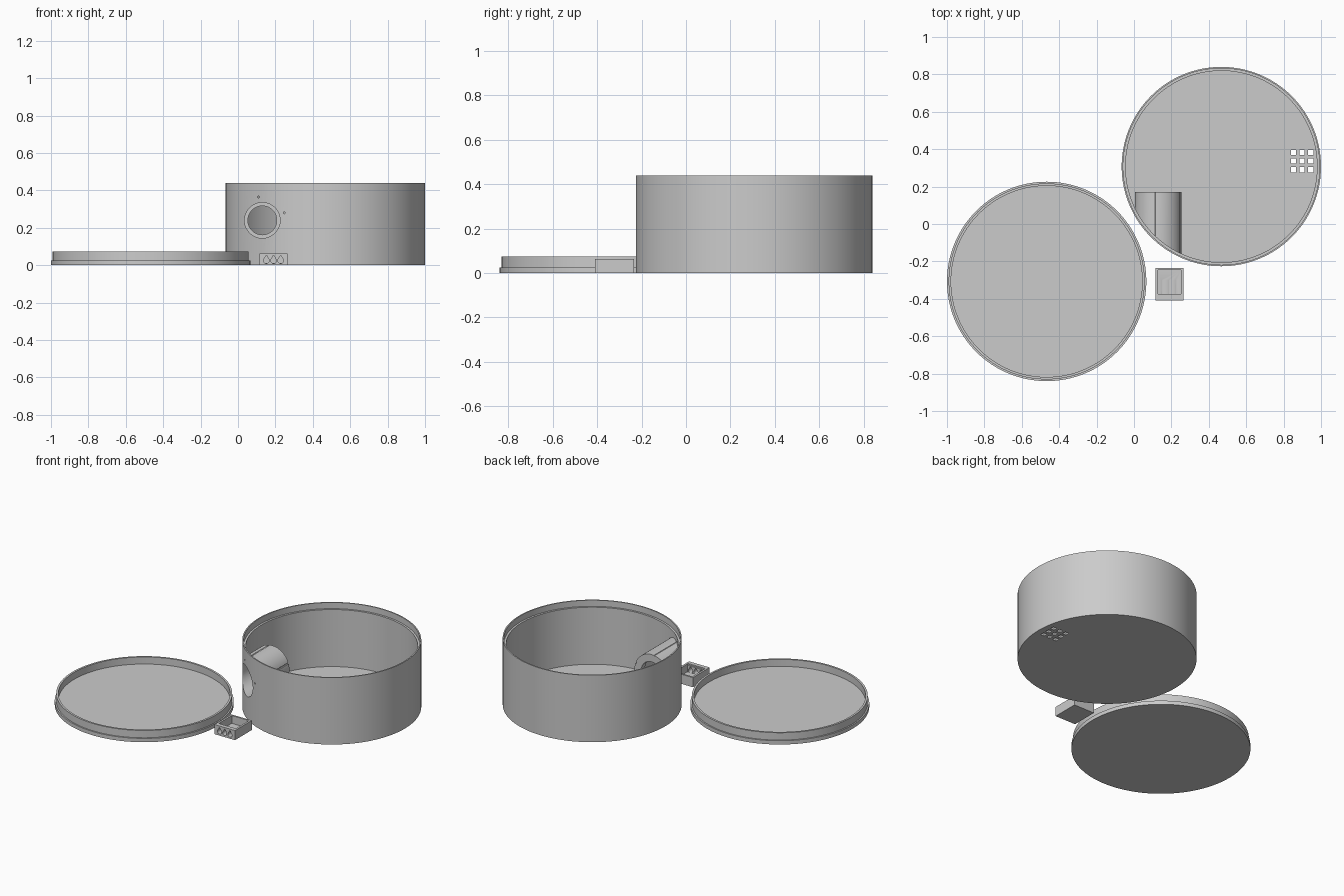
import bpy, bmesh, math
from mathutils import Matrix

if "Cube" in bpy.data.objects:
    bpy.data.objects.remove(bpy.data.objects["Cube"], do_unlink=True)

GREY = (0.6, 0.6, 0.6, 1)
grey = bpy.data.materials.new("plain grey plastic")
grey.use_nodes = True
grey.diffuse_color = GREY
grey.node_tree.nodes["Principled BSDF"].inputs["Base Color"].default_value = GREY


def finish(name, bm):
    bmesh.ops.recalc_face_normals(bm, faces=bm.faces)
    mesh = bpy.data.meshes.new(name)
    bm.to_mesh(mesh)
    bm.free()
    mesh.materials.append(grey)
    ob = bpy.data.objects.new(name, mesh)
    bpy.context.collection.objects.link(ob)
    return ob


def lathe(name, profile, x, y):
    """Revolve an (r, z) profile that starts and ends on the axis."""
    bm = bmesh.new()
    vs = [bm.verts.new((r, 0, z)) for r, z in profile]
    es = [bm.edges.new(pair) for pair in zip(vs, vs[1:])]
    bmesh.ops.spin(bm, geom=vs + es, axis=(0, 0, 1), cent=(0, 0, 0),
                   angle=math.tau, steps=128, use_merge=True)
    bmesh.ops.remove_doubles(bm, verts=bm.verts, dist=1e-4)
    bmesh.ops.translate(bm, vec=(x, y, 0), verts=bm.verts)
    return finish(name, bm)


def box(name, lo, hi):
    bm = bmesh.new()
    bmesh.ops.create_cube(bm, size=1)
    for v in bm.verts:
        v.co = [a if c < 0 else b for c, a, b in zip(v.co, lo, hi)]
    return finish(name, bm)


def rod(name, x, z, r, y0, y1, segments=64):
    """Cylinder running along y."""
    bm = bmesh.new()
    bmesh.ops.create_cone(bm, cap_ends=True, segments=segments, radius1=r, radius2=r,
                          depth=y1 - y0,
                          matrix=Matrix.Translation((x, (y0 + y1) / 2, z))
                          @ Matrix.Rotation(math.pi / 2, 4, 'X'))
    return finish(name, bm)


def teardrop(name, x, z, r, tip, y0, y1):
    """Round-bottomed, pointed-top prism running along y."""
    bm = bmesh.new()
    arc = [math.radians(150 + 240 * i / 16) for i in range(17)]
    pts = [(x + r * math.cos(a), z + r * math.sin(a)) for a in arc] + [(x, tip)]
    face = bm.faces.new([bm.verts.new((px, y0, pz)) for px, pz in pts])
    ext = bmesh.ops.extrude_face_region(bm, geom=[face])["geom"]
    bmesh.ops.translate(bm, vec=(0, y1 - y0, 0),
                        verts=[g for g in ext if isinstance(g, bmesh.types.BMVert)])
    return finish(name, bm)


def combine(ob, tool, operation='DIFFERENCE'):
    mod = ob.modifiers.new("combine", 'BOOLEAN')
    mod.operation, mod.solver, mod.object = operation, 'EXACT', tool
    bpy.context.view_layer.objects.active = ob
    bpy.ops.object.modifier_apply(modifier=mod.name)
    bpy.data.objects.remove(tool, do_unlink=True)


def smooth(ob):
    bpy.ops.object.select_all(action='DESELECT')
    ob.select_set(True)
    bpy.context.view_layer.objects.active = ob
    bpy.ops.object.shade_smooth_by_angle(angle=math.radians(30))


CX, CY, R = 0.467, 0.307, 0.533

# Round housing with a stepped rim
housing = lathe("housing", [(0, 0), (R, 0), (R, 0.44), (0.525, 0.44), (0.525, 0.40),
                            (0.512, 0.40), (0.512, 0.025), (0, 0.025)], CX, CY)

# Horizontal socket, trimmed to the inside of the wall
TX, TZ = 0.13, 0.24
socket = rod("socket", TX, TZ, 0.125, -0.4, 0.17)
combine(socket, lathe("trim", [(0, 0.05), (0.522, 0.05), (0.522, 0.395), (0, 0.395)], CX, CY),
        'INTERSECT')
combine(housing, socket, 'UNION')
combine(housing, rod("bore", TX, TZ, 0.077, -0.4, 0.3))
combine(housing, rod("counterbore", TX, TZ, 0.095, -0.4, 0.13))

# Pin holes beside the socket
for x, z in [(0.11, 0.365), (0.247, 0.28)]:
    combine(housing, rod("pin_hole", x, z, 0.005, -0.4, CY, 12))

# Grid of square vents in the floor
for x in (0.852, 0.899, 0.945):
    for y in (0.29, 0.336, 0.382):
        h = 0.0135
        combine(housing, box("vent", (x - h, y - h, -0.1), (x + h, y + h, 0.1)))
smooth(housing)

# Shallow lid with a base flange and recessed rim
lid = lathe("lid", [(0, 0), (R, 0), (R, 0.025), (0.524, 0.025), (0.524, 0.073),
                    (0.511, 0.073), (0.511, 0.027), (0, 0.027)], -CX, -CY)
smooth(lid)

# Small open tray with three cable openings in its front wall
tray = box("cable_tray", (0.115, -0.41, 0), (0.265, -0.235, 0.063))
combine(tray, box("cavity", (0.128, -0.373, 0.012), (0.252, -0.247, 0.2)))
combine(tray, box("front_ledge", (0.128, -0.383, 0.055), (0.252, -0.36, 0.2)))
for x in (0.152, 0.19, 0.228):
    combine(tray, teardrop("opening", x, 0.025, 0.015, 0.054, -0.5, -0.3))
smooth(tray)
